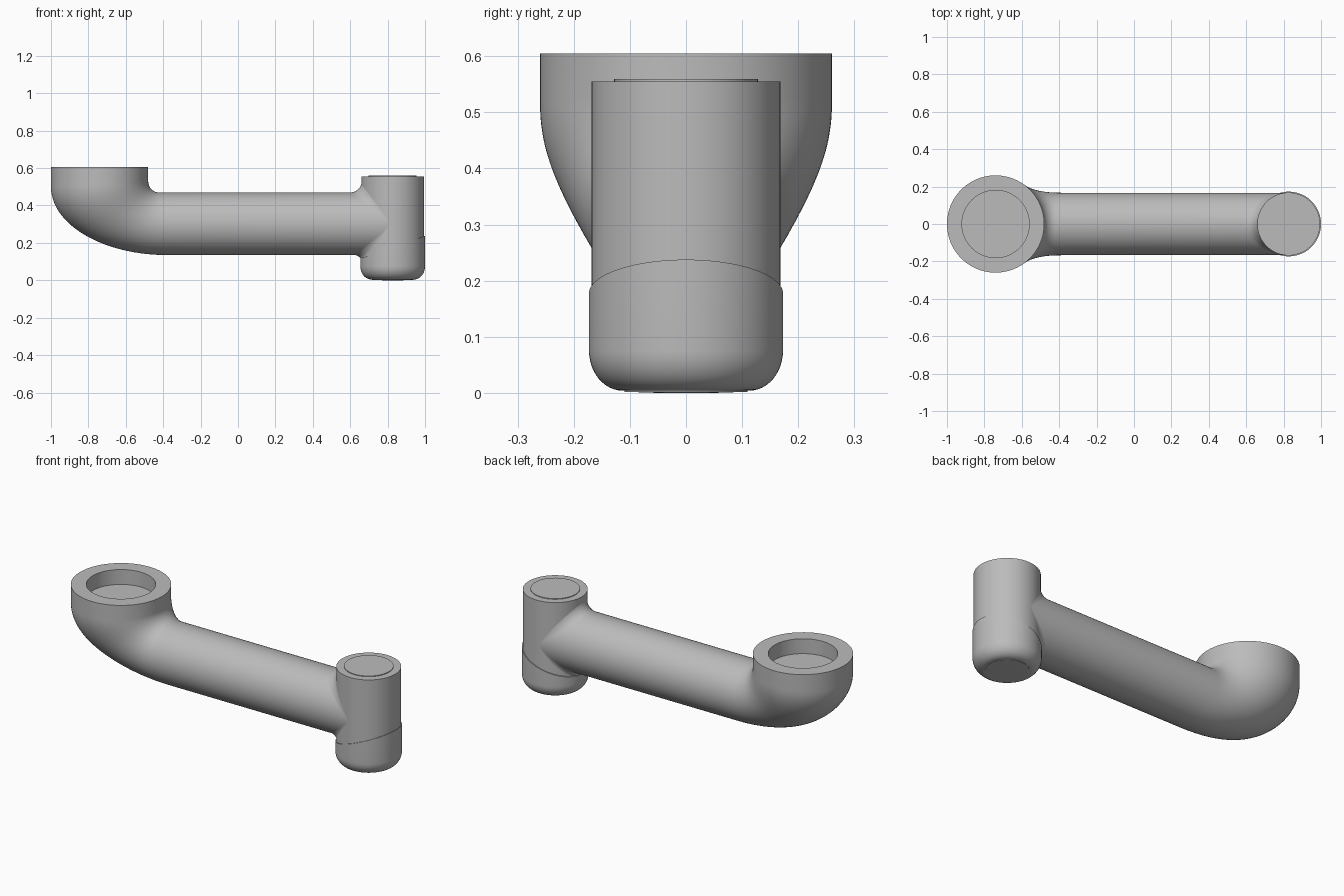
import bpy, bmesh
from math import sin, cos, pi, sqrt, radians
from mathutils import Vector

SEG = 96
ANGLES = [2 * pi * i / SEG for i in range(SEG)]

cube = bpy.data.objects.get("Cube")
if cube:
    bpy.data.objects.remove(cube, do_unlink=True)

grey = bpy.data.materials.new("satin grey")
grey.use_nodes = True
COLOUR = (0.5, 0.5, 0.5, 1)
grey.diffuse_color = COLOUR
grey.node_tree.nodes["Principled BSDF"].inputs["Base Color"].default_value = COLOUR


def loft(name, rings, cap_start=True, cap_end=True, cut=None):
    """Skin closed rings of points; optionally slice off the part above a plane."""
    bm = bmesh.new()
    rows = [[bm.verts.new(p) for p in ring] for ring in rings]
    for a, b in zip(rows, rows[1:]):
        for i in range(SEG):
            j = (i + 1) % SEG
            bm.faces.new((a[i], a[j], b[j], b[i]))
    if cap_start:
        bm.faces.new(rows[0])
    if cap_end:
        bm.faces.new(rows[-1])
    if cut:
        geom = bm.verts[:] + bm.edges[:] + bm.faces[:]
        result = bmesh.ops.bisect_plane(bm, geom=geom, plane_co=cut[0],
                                        plane_no=cut[1], clear_outer=True)
        edges = [e for e in result["geom_cut"] if isinstance(e, bmesh.types.BMEdge)]
        bmesh.ops.contextual_create(bm, geom=edges)
    bmesh.ops.recalc_face_normals(bm, faces=bm.faces[:])
    mesh = bpy.data.meshes.new(name)
    bm.to_mesh(mesh)
    bm.free()
    mesh.materials.append(grey)
    obj = bpy.data.objects.new(name, mesh)
    bpy.context.collection.objects.link(obj)
    bpy.ops.object.select_all(action="DESELECT")
    obj.select_set(True)
    bpy.context.view_layer.objects.active = obj
    bpy.ops.object.shade_smooth_by_angle(angle=radians(35))
    return obj


def circle(x, r, z):
    return [(x + r * sin(a), r * cos(a), z) for a in ANGLES]


def oval(outer, inner, width):
    """Elliptical section spanning two points of the side profile."""
    mid, half = (outer + inner) / 2, (inner - outer) / 2
    return [(mid.x + half.x * sin(a), width * cos(a), mid.y + half.y * sin(a))
            for a in ANGLES]


# Main dimensions
CUP_X, CUP_R, CUP_TOP = -0.74, 0.26, 0.605
TUBE_R, TUBE_Z = 0.167, 0.302
POST_X, POST_R, POST_TOP = 0.827, 0.168, 0.555

# Cup recess and rim
rings = [circle(CUP_X, r, z) for r, z in
         ((0.18, 0.52), (0.18, CUP_TOP), (CUP_R, CUP_TOP))]

# Elbow narrowing from the cup into the tube
STEPS = 28
for k in range(STEPS + 1):
    t = k / STEPS * pi / 2
    outer = Vector((-0.38 - 0.62 * cos(t), 0.5 - 0.365 * sin(t)))
    inner = Vector((-0.42 - 0.06 * cos(t), 0.529 - 0.06 * sin(t)))
    if k == STEPS:
        inner.x = outer.x
    rings.append(oval(outer, inner, CUP_R + (TUBE_R - CUP_R) * sin(t) ** 2.2))

# Tube end flaring into the post with a fillet that fades out at the sides
for k in range(11):
    t = k / 10 * pi / 2
    ring = []
    for a in ANGLES:
        s = sin(a)
        f = abs(s) * (0.062 if s > 0 else 0.04)
        y = TUBE_R * cos(a)
        x = POST_X - sqrt(POST_R ** 2 - y ** 2) + 0.002
        lift = f * (1 - cos(t)) * (1 if s > 0 else -1)
        ring.append((x - f + f * sin(t), y, TUBE_Z + TUBE_R * s + lift))
    rings.append(ring)
loft("arm_body", rings, cap_end=False)

# Upright post with a thin lid
loft("wrist_post", [circle(POST_X, POST_R, z) for z in (0.1, POST_TOP)])
loft("post_lid", [circle(POST_X, 0.128, z) for z in (POST_TOP - 0.01, POST_TOP + 0.004)])

# Rounded lower cap, sliced along a slanted seam
CAP_R, BASE, ROUND = 0.173, 0.004, 0.06
profile = [(CAP_R - ROUND + ROUND * sin(t), BASE + 1.2 * ROUND * (1 - cos(t)))
           for t in (k / 12 * pi / 2 for k in range(13))] + [(CAP_R, 0.3)]
loft("lower_cap", [circle(POST_X, r, z) for r, z in profile],
     cut=(Vector((POST_X, 0, 0.177)), Vector((-0.35, 0, 1)).normalized()))

# Shallow plug under the cap
loft("base_plug", [circle(POST_X, r, z) for r, z in ((0.11, BASE + 0.005), (0.11, 0.002), (0.05, 0))])
